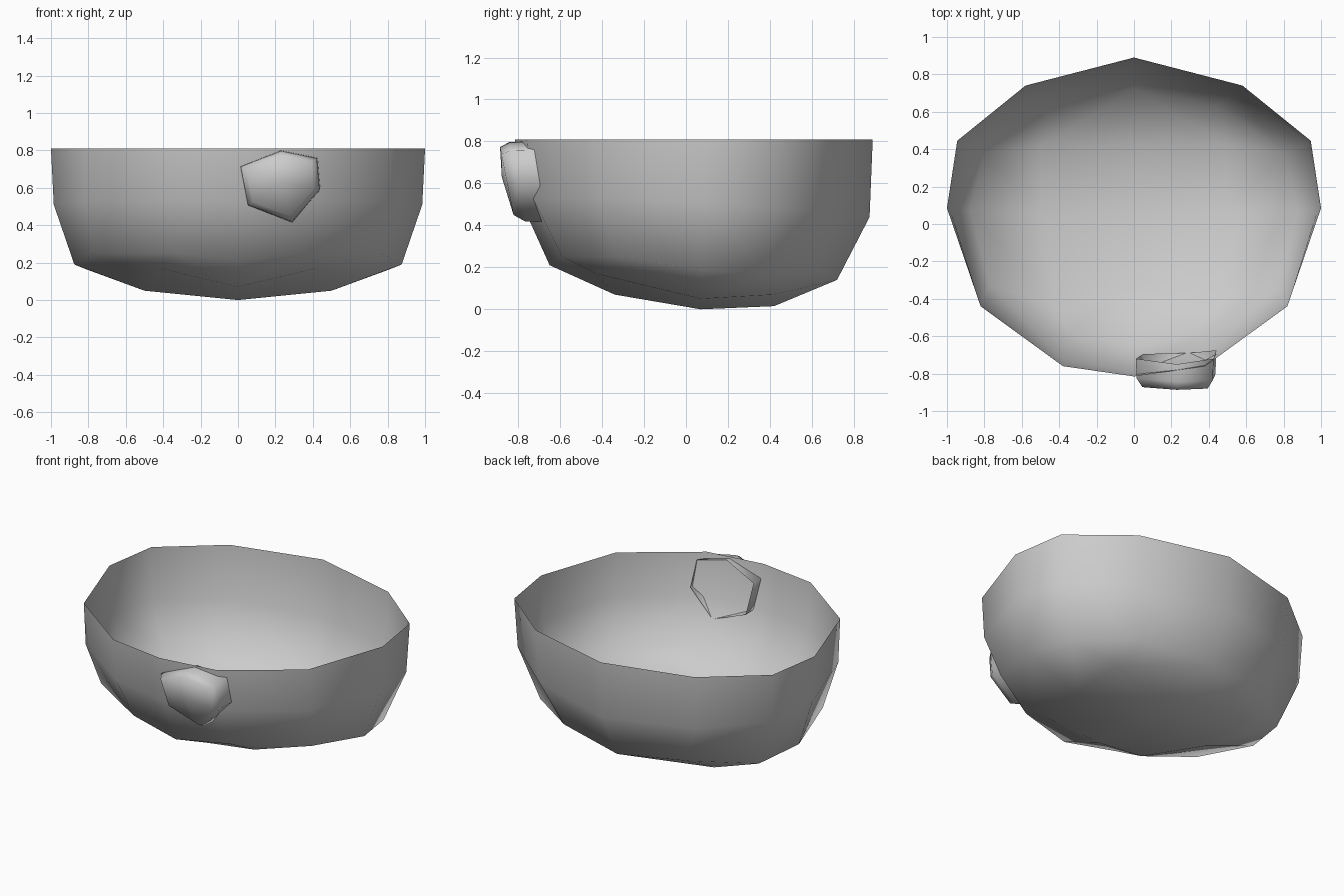
import bpy, bmesh
from mathutils import Vector

cube = bpy.data.objects.get("Cube")
if cube:
    bpy.data.objects.remove(cube, do_unlink=True)


def make_material(name, colour):
    mat = bpy.data.materials.new(name)
    mat.use_nodes = True
    mat.diffuse_color = colour
    mat.node_tree.nodes["Principled BSDF"].inputs["Base Color"].default_value = colour
    return mat


grey = make_material("plain_grey", (0.6, 0.6, 0.6, 1))


def add_object(name, bm):
    bmesh.ops.recalc_face_normals(bm, faces=bm.faces)
    for face in bm.faces:
        face.smooth = True
    mesh = bpy.data.meshes.new(name)
    bm.to_mesh(mesh)
    bm.free()
    mesh.materials.append(grey)
    obj = bpy.data.objects.new(name, mesh)
    bpy.context.scene.collection.objects.link(obj)
    return obj


def add_ring(bm, points):
    return [bm.verts.new(p) for p in points]


def bridge(bm, first, second, closed=False):
    count = len(first)
    for i in range(count if closed else count - 1):
        j = (i + 1) % count
        bm.faces.new((first[i], first[j], second[j], second[i]))


# Bowl wall: half rings running front to back, mirrored across x
bm = bmesh.new()
rim = add_ring(bm, [(x, y, 0.81) for x, y in (
    (0, -0.815), (0.38, -0.76), (0.82, -0.44), (1, 0.085),
    (0.945, 0.445), (0.58, 0.74), (0, 0.89))])
waist = add_ring(bm, [
    (0, -0.79, 0.52), (0.38, -0.73, 0.53), (0.82, -0.42, 0.53),
    (0.985, 0.085, 0.51), (0.93, 0.43, 0.49), (0.57, 0.72, 0.46),
    (0, 0.875, 0.44)])
lower = add_ring(bm, [
    (0, -0.65, 0.21), (0.35, -0.59, 0.25), (0.77, -0.33, 0.25),
    (0.875, 0.07, 0.19), (0.8, 0.38, 0.16), (0.45, 0.63, 0.18),
    (0, 0.72, 0.14)])
bridge(bm, rim, waist)
bridge(bm, waist, lower)

# Bowl floor: four quads round the lowest point, tied into the wall
pole = bm.verts.new((0, 0.07, 0))
inner = add_ring(bm, [
    (0, -0.34, 0.07), (0.42, -0.43, 0.17), (0.5, 0.07, 0.05),
    (0.5, 0.42, 0.07), (0, 0.42, 0.015)])
for start in (0, 1):
    a, corner, b = inner[2 * start:2 * start + 3]
    w0, w1, w2, w3 = lower[3 * start:3 * start + 4]
    bm.faces.new((pole, a, corner, b))
    bm.faces.new((a, w0, w1, corner))
    bm.faces.new((corner, w1, w2))
    bm.faces.new((corner, w2, w3, b))
bowl = add_object("bowl", bm)
mirror = bowl.modifiers.new("mirror", 'MIRROR')
mirror.use_axis[0] = True
mirror.use_clip = True
mirror.merge_threshold = 0.001

# Six-sided knob set into the front wall, open at the back
outline = [(0.01, 0.715), (0.23, 0.8), (0.425, 0.76),
           (0.44, 0.59), (0.29, 0.415), (0.05, 0.505)]
back_depth = [-0.72, -0.75, -0.72, -0.675, -0.69, -0.695]
centre = Vector((0.23, 0.63))


def knob_ring(scale, depth, tilt):
    points = []
    for p in outline:
        q = centre + (Vector(p) - centre) * scale
        points.append((q.x, depth - tilt * (q.y - centre.y), q.y))
    return points


bm = bmesh.new()
back = add_ring(bm, [(x, y, z) for (x, z), y in zip(outline, back_depth)])
middle = add_ring(bm, knob_ring(0.98, -0.81, 0.2))
front = add_ring(bm, knob_ring(0.84, -0.858, 0.2))
bridge(bm, back, middle, True)
bridge(bm, middle, front, True)
tip = bm.verts.new((centre.x, -0.878, centre.y))
for i, v in enumerate(front):
    bm.faces.new((v, front[(i + 1) % len(front)], tip))
add_object("front_knob", bm)
